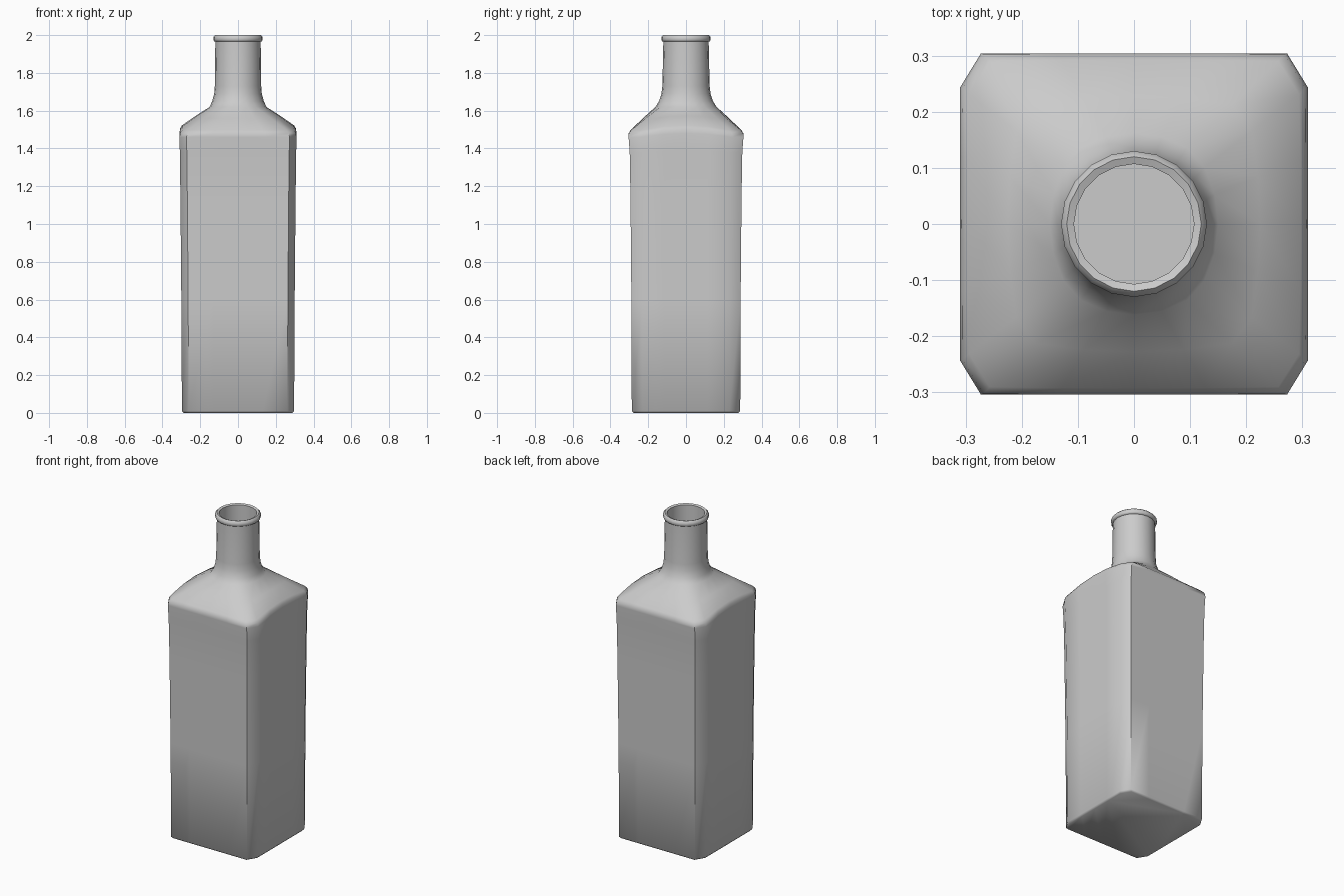
import bpy, bmesh, math

if "Cube" in bpy.data.objects:
    bpy.data.objects.remove(bpy.data.objects["Cube"])

N = 20
# chamfered-square quadrant, paired with angles 0, 18, 36, 54, 72 degrees
QUAD = [(1, 0), (1, .40), (1, .80), (.88, 1), (.44, 1)]
UNIT = []
for x, y in QUAD:
    UNIT.append((x, y))
UNIT += [(0, 1)] + [(-x, y) for x, y in QUAD[:0:-1]]
UNIT += [(-x, -y) for x, y in UNIT]


def ring(bm, hx, hy, z, round_=0.0, arch=0.0):
    """Section blending from chamfered square (0) to circle (1)."""
    verts = []
    for i, (ux, uy) in enumerate(UNIT):
        a = 2 * math.pi * i / N
        x = ux * (1 - round_) + math.cos(a) * round_
        y = uy * (1 - round_) + math.sin(a) * round_
        lift = arch * (1 - min(1, abs(uy) / .8) ** 2) if abs(ux) == 1 else 0
        verts.append(bm.verts.new((hx * x, hy * y, z + lift)))
    return verts


# half width x, half width y, height, roundness, arch on the side faces
SECTIONS = [
    (.288, .278, 0, 0, 0), (.297, .287, .01, 0, 0),
    (.300, .289, .6, 0, 0), (.305, .294, 1.15, 0, 0),
    (.308, .298, 1.38, 0, .01), (.310, .304, 1.46, 0, .02),
    (.307, .304, 1.48, .02, .025), (.297, .293, 1.497, .05, .025),
    (.225, .228, 1.56, .35, .012), (.150, .162, 1.62, .85, 0),
    (.137, .143, 1.65, 1, 0), (.126, .130, 1.69, 1, 0),
    (.123, .125, 1.73, 1, 0), (.120, .120, 1.965, 1, 0),
    # lip and hollow neck
    (.127, .127, 1.968, 1, 0), (.130, .130, 1.975, 1, 0),
    (.130, .130, 1.99, 1, 0), (.120, .120, 2.0, 1, 0),
    (.107, .107, 1.995, 1, 0), (.107, .107, 1.70, 1, 0),
]

bm = bmesh.new()
rings = [ring(bm, *s) for s in SECTIONS]
for lo, hi in zip(rings, rings[1:]):
    for i in range(N):
        j = (i + 1) % N
        bm.faces.new((lo[i], lo[j], hi[j], hi[i]))
bm.faces.new(rings[0][::-1])
bm.faces.new(rings[-1])
bmesh.ops.recalc_face_normals(bm, faces=bm.faces)

mesh = bpy.data.meshes.new("bottle")
bm.to_mesh(mesh)
bm.free()
bottle = bpy.data.objects.new("bottle", mesh)
bpy.context.collection.objects.link(bottle)
bpy.context.view_layer.objects.active = bottle
bottle.select_set(True)
bpy.ops.object.shade_smooth_by_angle(angle=math.radians(50))
